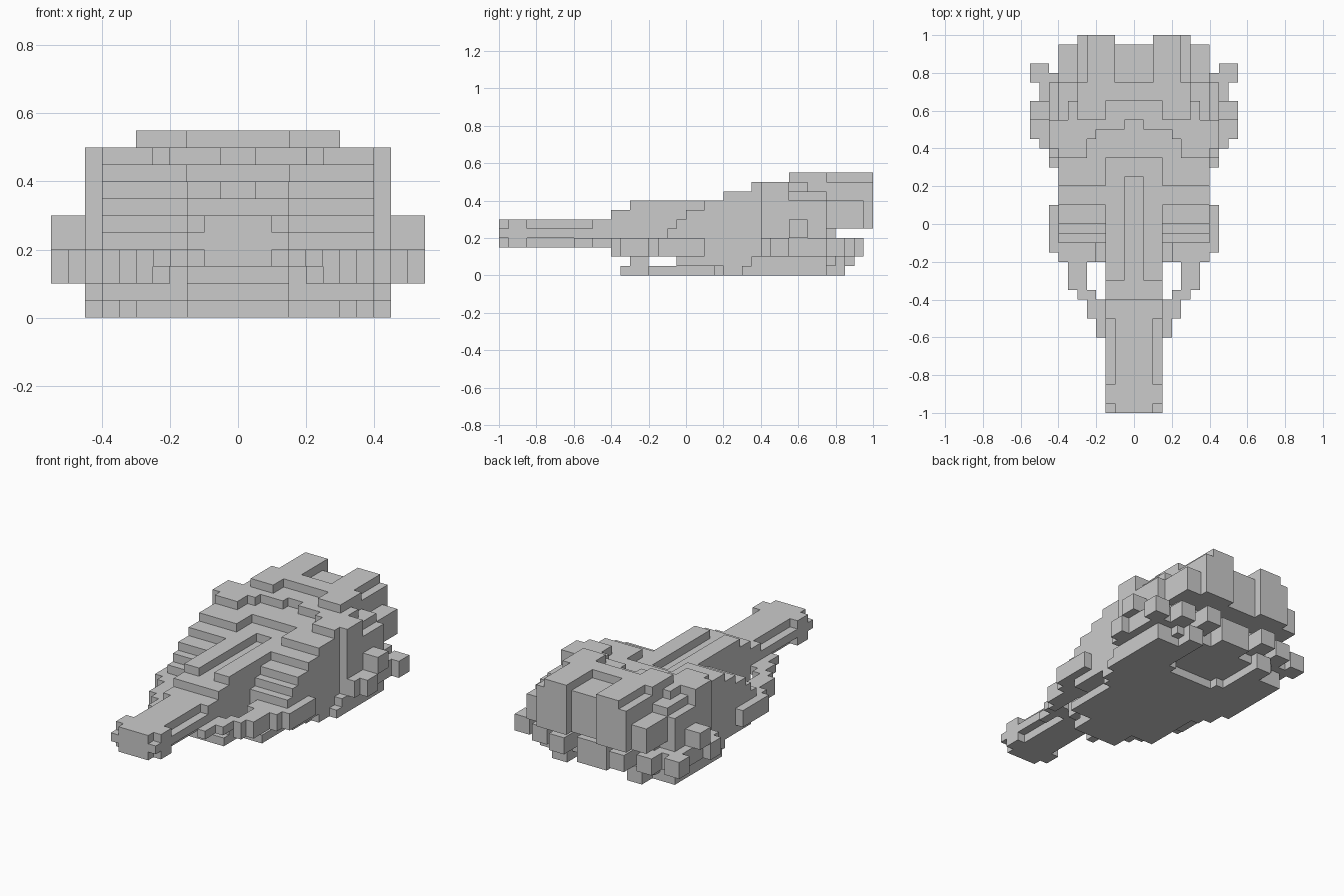
import bpy

cube = bpy.data.objects.get("Cube")
if cube:
    bpy.data.objects.remove(cube, do_unlink=True)

UNIT = 0.05  # edge of one block

grey = bpy.data.materials.new("plain grey")
grey.use_nodes = True
COLOUR = (0.6, 0.6, 0.6, 1)
grey.diffuse_color = COLOUR
grey.node_tree.nodes["Principled BSDF"].inputs["Base Color"].default_value = COLOUR


def block_mesh(name, spans):
    """Make one object from boxes given as x, y and z spans in blocks."""
    verts, faces = [], []
    for xs, ys, zs in spans:
        n = len(verts)
        verts += [(x * UNIT, y * UNIT, z * UNIT) for x in xs for y in ys for z in zs]
        for quad in ((0, 1, 3, 2), (4, 6, 7, 5), (0, 4, 5, 1),
                     (2, 3, 7, 6), (0, 2, 6, 4), (1, 5, 7, 3)):
            faces.append([n + i for i in quad])
    mesh = bpy.data.meshes.new(name)
    mesh.from_pydata(verts, [], faces)
    mesh.materials.append(grey)
    obj = bpy.data.objects.new(name, mesh)
    bpy.context.collection.objects.link(obj)


def middle(name, half, y, z):
    block_mesh(name, [((-half, half), y, z)])


def pair(name, x, y, z):
    block_mesh(name, [(x, y, z), ((-x[1], -x[0]), y, z)])


# Snout with side rails and a wider tip
middle("snout_core", 2, (-20, -6), (3, 6))
pair("snout_rails", (2, 3), (-20, -8), (4, 5))
pair("snout_tip_corners", (2, 3), (-19, -17), (3, 6))
pair("snout_root_sides", (2, 3), (-10, -6), (3, 6))
pair("cheek_front", (3, 4), (-12, -8), (3, 4))
pair("cheek_middle", (4, 5), (-10, -7), (3, 4))
pair("cheek_rear", (5, 6), (-8, -4), (2, 4))
pair("cheek_outer", (6, 7), (-7, -4), (2, 4))

# Neck with two raised slabs beside a groove
middle("neck", 3, (-8, 5), (2, 7))
pair("neck_slab", (1, 3), (-6, 5), (7, 8))

# Body steps rise toward the back, one block layer at a time
for layer, start in enumerate((-2, -2, -1, 0)):
    middle("body_step", 8, (start, 15), (layer + 3, layer + 4))
pair("upper_step", (3, 8), (2, 15), (7, 8))
middle("deck_middle", 3, (5, 15), (7, 8))
pair("deck_side", (3, 8), (4, 7), (8, 9))
middle("deck", 8, (7, 15), (8, 9))

# Top deck with a stepped notch in its front edge
pair("top_deck_front", (5, 8), (7, 11), (9, 10))
pair("top_deck_notch_outer", (4, 5), (9, 11), (9, 10))
pair("top_deck_notch_inner", (1, 4), (10, 11), (9, 10))
middle("top_deck_middle", 7, (11, 13), (9, 10))
middle("top_deck_rear", 6, (13, 15), (9, 10))
pair("lower_step", (4, 8), (-4, 0), (2, 4))
pair("side_skirt", (8, 9), (-3, 2), (2, 4))

# Base plates widen in steps toward the back
middle("base_nose", 3, (-7, -4), (0, 1))
middle("base_nose_pad", 3, (-6, -4), (1, 2))
middle("base_front", 6, (-4, 3), (0, 1))
middle("base_flare", 7, (3, 4), (0, 1))
middle("base_floor", 8, (4, 10), (0, 1))
pair("base_floor_step", (3, 8), (10, 11), (0, 1))
pair("base_floor_side", (4, 8), (11, 15), (0, 1))
middle("hull", 8, (-1, 15), (1, 3))
for layer, start in enumerate((6, 7, 8)):
    pair("base_edge", (8, 9), (start, 15), (layer, layer + 1))

# Rear underside lumps
middle("rear_core", 7, (14, 16), (1, 5))
middle("rear_middle_lump", 2, (16, 18), (1, 4))
pair("rear_foot", (4, 6), (14, 17), (0, 2))
pair("rear_inner_lump", (3, 5), (16, 19), (2, 4))
pair("rear_outer_lump", (6, 8), (15, 18), (2, 4))

# Upper rear block, prongs and crest
middle("rear_block", 6, (14, 19), (5, 10))
pair("rear_shoulder", (6, 8), (14, 19), (5, 8))
pair("rear_prong", (2, 5), (15, 20), (5, 11))
pair("rear_prong_side", (5, 6), (15, 20), (5, 10))
pair("crest_side", (3, 6), (11, 15), (10, 11))
middle("crest_middle", 3, (13, 15), (10, 11))

# Side posts and knobs
pair("side_post", (8, 9), (8, 11), (3, 10))
pair("side_panel", (8, 9), (11, 15), (3, 8))
pair("side_ledge", (8, 10), (8, 16), (2, 4))
pair("front_knob", (9, 11), (9, 11), (2, 4))
pair("upper_knob", (9, 11), (11, 13), (4, 6))
pair("rear_knob", (9, 11), (15, 17), (2, 4))
